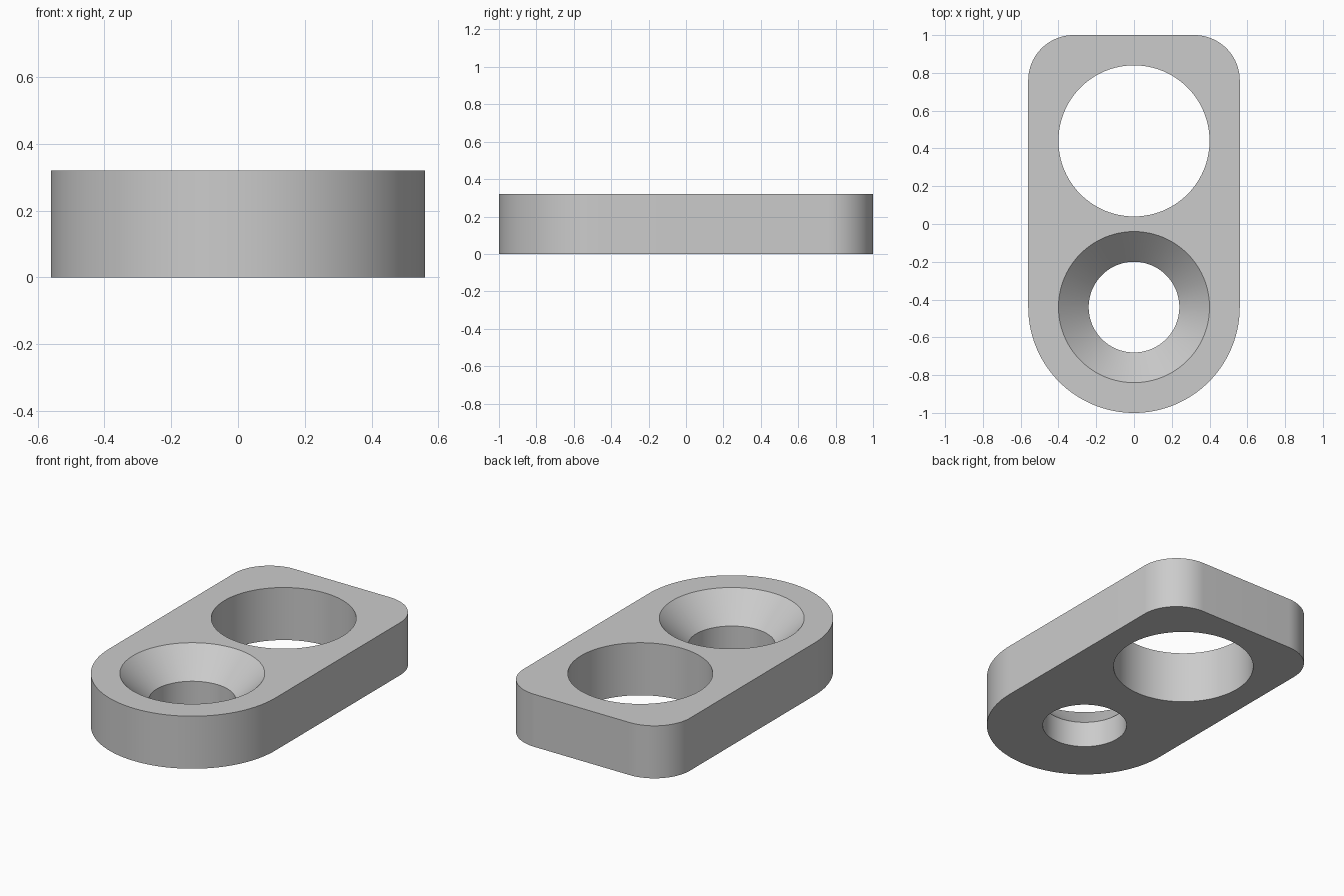
import bpy, bmesh
from math import cos, sin, pi, radians

cube = bpy.data.objects.get("Cube")
if cube:
    bpy.data.objects.remove(cube, do_unlink=True)

HEIGHT = 0.32
HALF_WIDTH = 0.56
HOLE_Y = 0.44
HOLE_R = 0.4
BORE_R = 0.24
CORNER_R = 0.24
SEGMENTS = 96

grey = bpy.data.materials.new("light_grey")
grey.use_nodes = True
colour = (0.6, 0.6, 0.6, 1)
grey.diffuse_color = colour
grey.node_tree.nodes["Principled BSDF"].inputs["Base Color"].default_value = colour


def arc(cx, cy, r, start, end, steps):
    angles = [radians(start + (end - start) * i / steps) for i in range(steps + 1)]
    return [(cx + r * cos(a), cy + r * sin(a)) for a in angles]


def loft(name, sections):
    """Closed solid through a stack of (outline, height) sections."""
    bm = bmesh.new()
    rings = [[bm.verts.new((x, y, z)) for x, y in outline] for outline, z in sections]
    for low, high in zip(rings, rings[1:]):
        for i in range(len(low)):
            j = (i + 1) % len(low)
            bm.faces.new((low[i], low[j], high[j], high[i]))
    bm.faces.new(rings[0][::-1])
    bm.faces.new(rings[-1])
    mesh = bpy.data.meshes.new(name)
    bm.to_mesh(mesh)
    bm.free()
    mesh.materials.append(grey)
    obj = bpy.data.objects.new(name, mesh)
    bpy.context.collection.objects.link(obj)
    return obj


def hole_cutter(name, y, rings):
    return loft(name, [(arc(0, y, r, 0, 360, SEGMENTS)[:-1], z) for r, z in rings])


# Plate: round front end, square back end with rounded corners
cx, cy = HALF_WIDTH - CORNER_R, 1 - CORNER_R
outline = (arc(cx, cy, CORNER_R, 0, 90, 24)
           + arc(-cx, cy, CORNER_R, 90, 180, 24)
           + arc(0, -HOLE_Y, HALF_WIDTH, 180, 360, 64))
plate = loft("plate", [(outline, 0), (outline, HEIGHT)])

# Straight hole at the back, countersunk hole at the front
over = 0.05
cutters = [
    hole_cutter("straight_hole_cutter", HOLE_Y, [(HOLE_R, -over), (HOLE_R, HEIGHT + over)]),
    hole_cutter("countersunk_hole_cutter", -HOLE_Y,
                [(BORE_R, -over), (BORE_R, HEIGHT - HOLE_R + BORE_R),
                 (HOLE_R + over, HEIGHT + over)]),
]
bpy.context.view_layer.objects.active = plate
for cutter in cutters:
    cutter.hide_render = True
    cut = plate.modifiers.new(cutter.name, 'BOOLEAN')
    cut.operation = 'DIFFERENCE'
    cut.solver = 'EXACT'
    cut.object = cutter
    bpy.ops.object.modifier_apply(modifier=cut.name)
    bpy.data.objects.remove(cutter, do_unlink=True)

# Smooth curved walls, crisp rims
bpy.ops.object.select_all(action='DESELECT')
plate.select_set(True)
bpy.ops.object.shade_smooth_by_angle(angle=radians(30))
